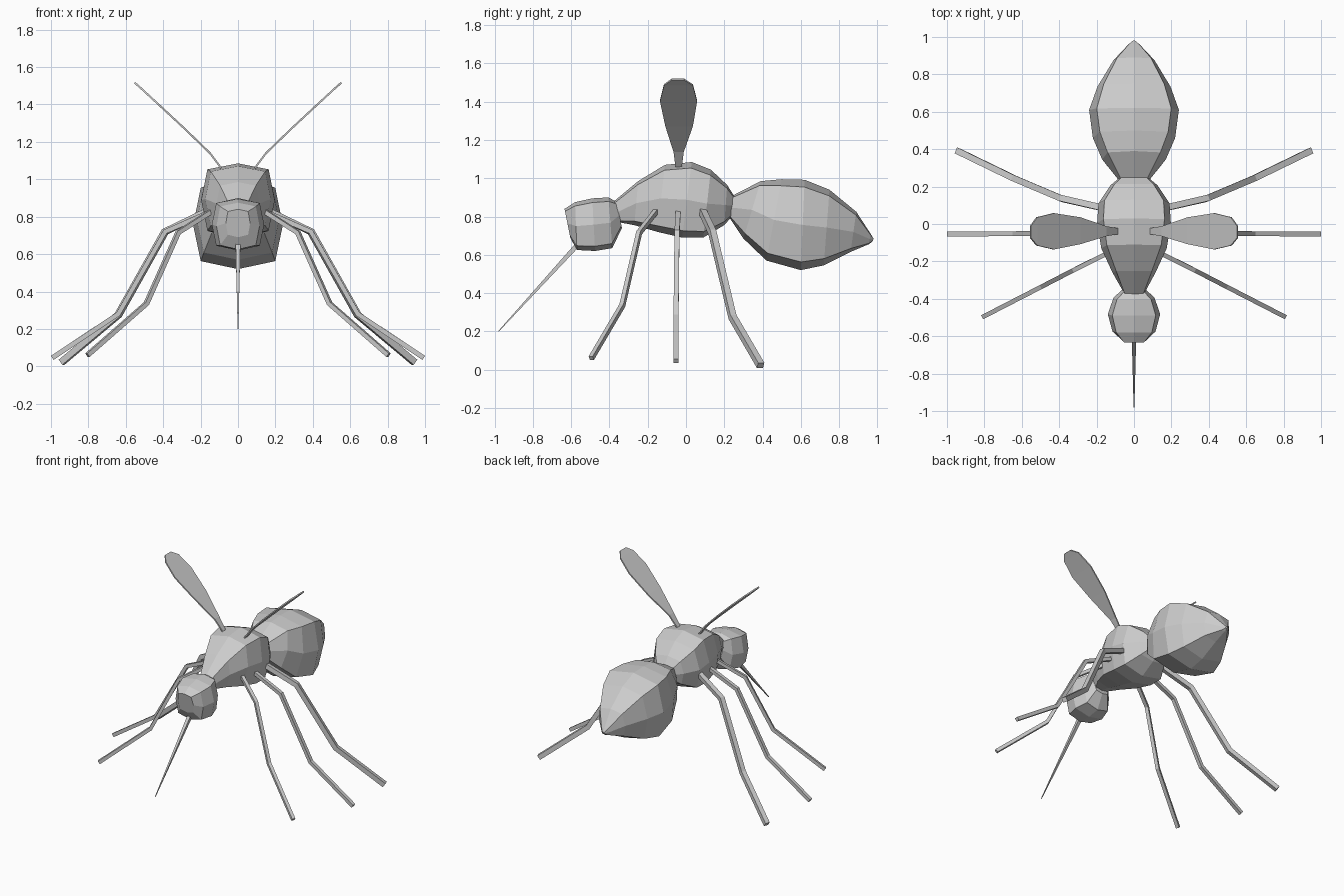
import bpy, bmesh, math
from mathutils import Vector as V

if "Cube" in bpy.data.objects:
    bpy.data.objects.remove(bpy.data.objects["Cube"])


def loft(name, rings, mirror=False):
    """Skin a list of equal-length point rings and cap both ends."""
    bm = bmesh.new()
    rows = [[bm.verts.new(p) for p in ring] for ring in rings]
    n = len(rows[0])
    for a, b in zip(rows, rows[1:]):
        for i in range(n):
            j = (i + 1) % n
            bm.faces.new((a[i], a[j], b[j], b[i]))
    bm.faces.new(rows[0])
    bm.faces.new(rows[-1])
    bmesh.ops.recalc_face_normals(bm, faces=bm.faces)
    me = bpy.data.meshes.new(name)
    bm.to_mesh(me)
    bm.free()
    ob = bpy.data.objects.new(name, me)
    bpy.context.collection.objects.link(ob)
    if mirror:
        ob.modifiers.new("mirror", "MIRROR").use_mirror_merge = False
    return ob


OCT = [(0, 1), (.83, .84), (1, 0), (.83, -.82), (0, -1), (-.83, -.82), (-1, 0), (-.83, .84)]


def body(name, sections):
    """Each section: top y, top z, bottom y, bottom z, half width."""
    rings = []
    for ty, tz, by, bz, w in sections:
        c = V((0, (ty + by) / 2, (tz + bz) / 2))
        up = V((0, (ty - by) / 2, (tz - bz) / 2))
        rings.append([c + up * k + V((w * x, 0, 0)) for x, k in OCT])
    return loft(name, rings)


def tube(name, path, radii, mirror=False):
    """Square tube along a path lying in a roughly vertical plane."""
    pts = [V(p) for p in path]
    side = (pts[-1] - pts[0]).cross(V((0, 0, 1))).normalized()
    rings = []
    for i, (p, r) in enumerate(zip(pts, radii)):
        a = (p - pts[i - 1]).normalized() if i else V()
        b = (pts[i + 1] - p).normalized() if i < len(pts) - 1 else V()
        th = side.cross((a + b).normalized()).normalized()
        rings.append([p + (side * s + th * t) * r
                      for s, t in ((1, 1), (-1, 1), (-1, -1), (1, -1))])
    return loft(name, rings, mirror)


# Body segments
body("head", [
    (-.635, .84, -.605, .69, .065), (-.58, .875, -.57, .625, .115),
    (-.49, .895, -.475, .62, .14), (-.405, .90, -.385, .635, .11),
    (-.36, .875, -.335, .74, .06)])
body("thorax", [
    (-.40, .86, -.35, .77, .05), (-.25, .985, -.27, .755, .115),
    (-.11, 1.07, -.15, .72, .175), (.03, 1.085, -.02, .69, .197),
    (.13, 1.045, .09, .69, .19), (.215, .965, .20, .755, .125),
    (.25, .91, .24, .80, .08)])
body("abdomen", [
    (.235, .905, .23, .79, .08), (.39, .985, .30, .685, .17),
    (.50, .995, .42, .57, .22), (.62, .992, .60, .52, .24),
    (.75, .94, .72, .545, .195), (.89, .825, .86, .615, .11),
    (.965, .71, .955, .655, .03), (.98, .685, .975, .67, .008)])

# Needle mouthpart
tube("proboscis", [(0, -.56, .66), (0, -.98, .20)], [.013, .002])

# Legs
for name, path, r in (
    ("front_legs", [(.14, -.155, .83), (.32, -.245, .715), (.49, -.333, .335), (.805, -.495, .06)], .012),
    ("middle_legs", [(.14, -.04, .83), (.39, -.047, .72), (.64, -.052, .28), (.993, -.053, .045)], .013),
    ("rear_legs", [(.14, .08, .84), (.39, .137, .72), (.64, .243, .275), (.943, .39, .022)], .017),
):
    tube(name, path, [r] * 4, mirror=True)

# Paddle wings: stations of x, z, rear edge y, front edge y
stations = [(.09, 1.06, -.022, -.055), (.15, 1.14, -.012, -.065),
            (.29, 1.275, .036, -.108), (.43, 1.405, .058, -.136),
            (.52, 1.488, .036, -.115), (.553, 1.517, -.01, -.075)]
off = V((-.68, 0, .73)) * .005
loft("wings", [[V((x, a, z)) + off, V((x, b, z)) + off,
                V((x, b, z)) - off, V((x, a, z)) - off]
               for x, z, a, b in stations], mirror=True)
